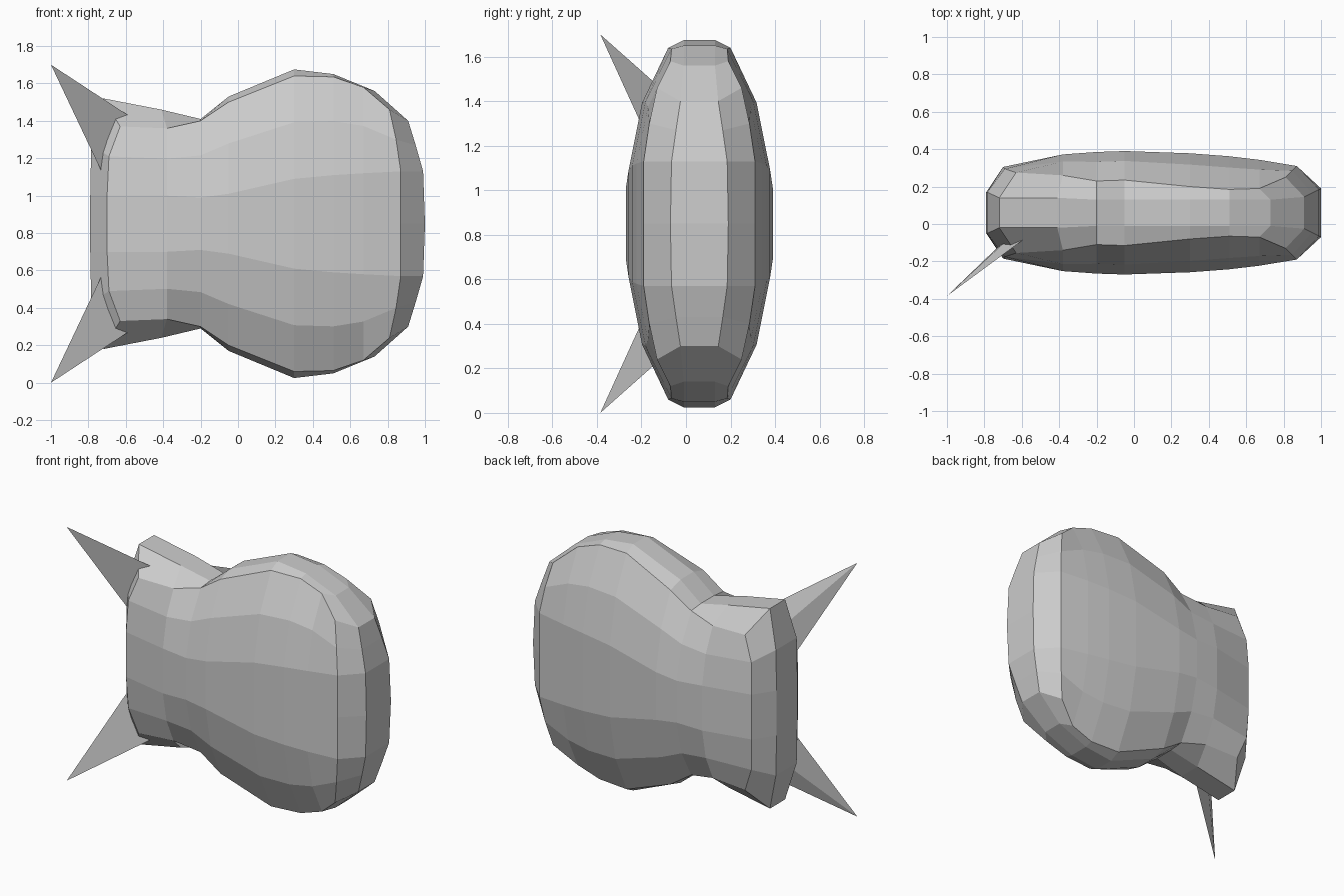
import bpy

if "Cube" in bpy.data.objects:
    bpy.data.objects.remove(bpy.data.objects["Cube"])

CENTRE = (0, 0.06, 0.85)


def add_part(name, verts, faces, mirror_y):
    """Make a flat-shaded mesh part, mirrored about the body centre."""
    mesh = bpy.data.meshes.new(name)
    mesh.from_pydata(verts, [], faces)
    ob = bpy.data.objects.new(name, mesh)
    ob.location = CENTRE
    bpy.context.collection.objects.link(ob)
    mod = ob.modifiers.new("mirror", 'MIRROR')
    mod.use_axis = (False, mirror_y, True)
    mod.use_clip = True
    mod.merge_threshold = 0.0005
    return ob


# Body: one quarter (front, upper). Each column runs from the shoulder edge
# down to the middle height; points are (x, half thickness, height).
left = [(-0.63, 0.215, 0.52), (-0.69, 0.235, 0.36), (-0.70, 0.245, 0.15), (-0.70, 0.245, 0)]
right = [(0.81, 0.19, 0.61), (0.845, 0.225, 0.45), (0.87, 0.25, 0.28), (0.87, 0.25, 0)]
# x, shoulder height, shoulder thickness, middle thickness, flat half height
stations = [
    (-0.38, 0.51, 0.20, 0.312, 0.15),
    (-0.20, 0.55, 0.17, 0.325, 0.14),
    (-0.05, 0.65, 0.175, 0.33, 0.16),
    (0.30, 0.79, 0.14, 0.318, 0.24),
    (0.51, 0.785, 0.125, 0.302, 0.26),
    (0.67, 0.73, 0.13, 0.283, 0.27),
]
columns = [left]
for x, top, edge, mid, flat in stations:
    columns.append([(x, edge, top),
                    (x, edge + 0.66 * (mid - edge), flat + 0.55 * (top - flat)),
                    (x, mid, flat), (x, mid, 0)])
columns.append(right)

# Outer rim, following the shoulder edge from left middle over the top to right middle
rim = [(-0.79, 0.11, 0), (-0.79, 0.11, 0.15), (-0.785, 0.11, 0.42), (-0.72, 0.08, 0.67),
       (-0.41, 0.08, 0.61), (-0.20, 0.07, 0.56), (-0.05, 0.07, 0.68), (0.30, 0.07, 0.825),
       (0.51, 0.07, 0.80), (0.73, 0.07, 0.71),
       (0.91, 0.085, 0.55), (0.95, 0.105, 0.42), (0.99, 0.125, 0.28), (1.0, 0.13, 0)]

verts = [(x, -d, z) for col in columns for x, d, z in col]
rows = 4
n = len(columns)
faces = []
for i in range(n - 1):
    for j in range(rows - 1):
        a = i * rows + j
        faces.append((a, a + 1, a + rows + 1, a + rows))

# Bevel from the shoulder edge to the rim, then the flat rim strip
edge = [3, 2, 1, 0] + [i * rows for i in range(1, n - 1)] + [(n - 1) * rows + j for j in range(rows)]
outer = [len(verts) + k for k in range(len(rim))]
verts += [(x, -d, z) for x, d, z in rim]
middle = [len(verts) + k for k in range(len(rim))]
verts += [(x, 0, z) for x, d, z in rim]
for inner, out in ((edge, outer), (outer, middle)):
    for k in range(len(rim) - 1):
        faces.append((inner[k], inner[k + 1], out[k + 1], out[k]))
add_part("body", verts, faces, True)

# Spikes: thin pointed blades at the upper and lower left corners
spike = [(-1.0, -0.385, 1.70), (-0.58, -0.075, 1.425), (-0.73, -0.125, 1.13), (-0.62, -0.03, 1.25)]
spike = [(x, y - CENTRE[1], z - CENTRE[2]) for x, y, z in spike]
add_part("spikes", spike, [(0, 2, 1), (0, 1, 3), (0, 3, 2), (1, 2, 3)], False)
